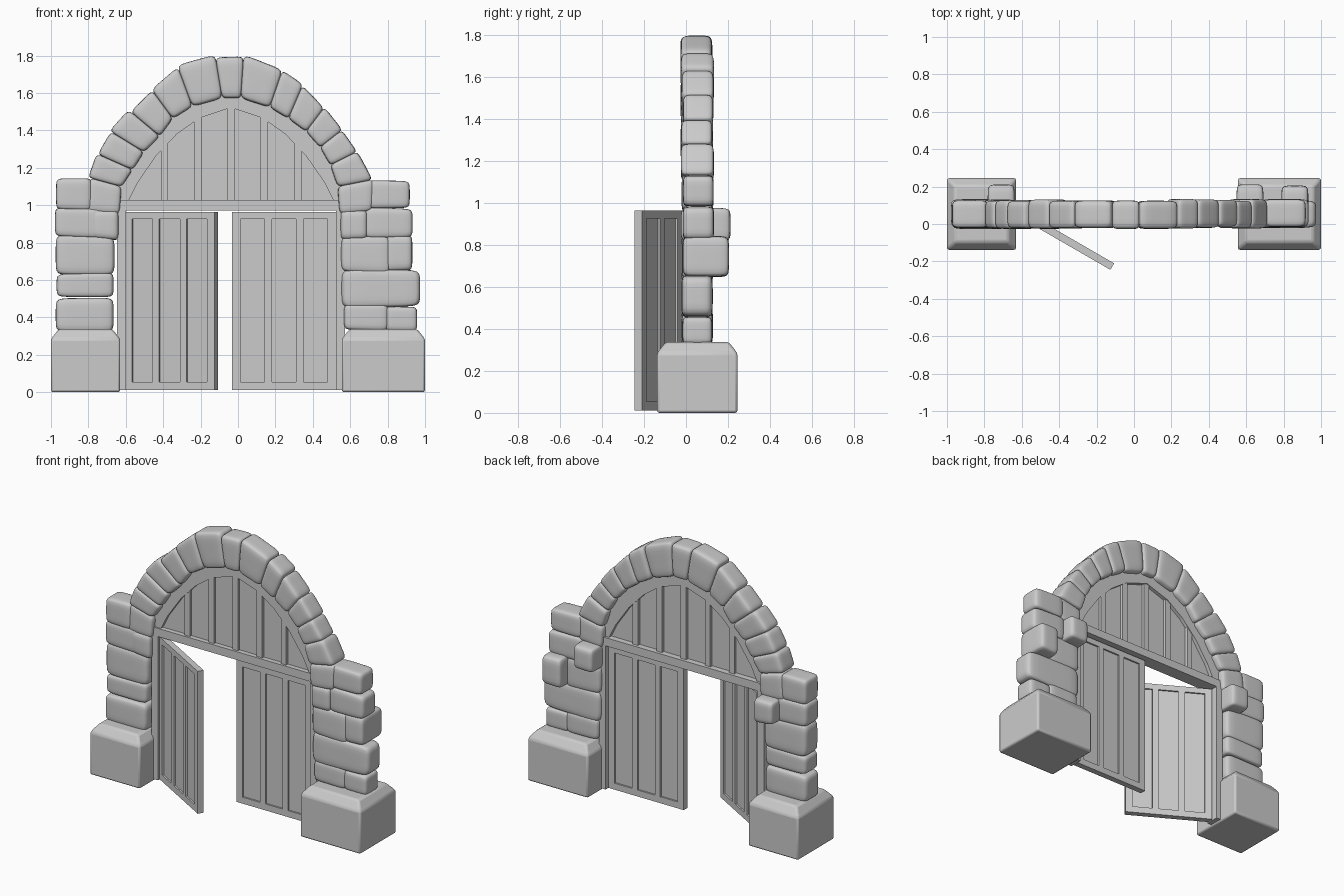
import bpy, bmesh, math, random
from mathutils import Vector, Matrix

if "Cube" in bpy.data.objects:
    bpy.data.objects.remove(bpy.data.objects["Cube"])

random.seed(4)
CX = -0.037          # centre line of the gateway opening


def finish(name, bm, smooth=None):
    bmesh.ops.recalc_face_normals(bm, faces=bm.faces)
    me = bpy.data.meshes.new(name)
    bm.to_mesh(me)
    bm.free()
    ob = bpy.data.objects.new(name, me)
    bpy.context.collection.objects.link(ob)
    if smooth:
        bpy.context.view_layer.objects.active = ob
        ob.select_set(True)
        bpy.ops.object.shade_smooth_by_angle(angle=math.radians(smooth))
        ob.select_set(False)
    return ob


def add_box(bm, x0, x1, y0, y1, z0, z1):
    m = Matrix.Translation(((x0 + x1) / 2, (y0 + y1) / 2, (z0 + z1) / 2))
    m = m @ Matrix.Diagonal((x1 - x0, y1 - y0, z1 - z0, 1))
    return bmesh.ops.create_cube(bm, size=1, matrix=m)["verts"]


def add_prism(bm, pts, y0, y1):
    a = [bm.verts.new((x, y0, z)) for x, z in pts]
    b = [bm.verts.new((x, y1, z)) for x, z in pts]
    bm.faces.new(a)
    bm.faces.new(b[::-1])
    for i in range(len(pts)):
        j = (i + 1) % len(pts)
        bm.faces.new((a[i], b[i], b[j], a[j]))


def stone(name, quad, y0=-0.02, y1=0.13, n=7.0):
    """Rounded block filling a four-cornered front outline (bl, br, tr, tl)."""
    bl, br, tr, tl = [Vector(p) for p in quad]
    y0 += random.uniform(-0.008, 0.006)
    y1 += random.uniform(-0.006, 0.004)
    bm = bmesh.new()
    bmesh.ops.create_cube(bm, size=2)
    bmesh.ops.subdivide_edges(bm, edges=bm.edges[:], cuts=9, use_grid_fill=True)
    for v in bm.verts:
        # push grid lines toward the edges, then round into a super-ellipsoid
        c = Vector([math.sin(t * math.pi / 2) for t in v.co])
        c *= sum(abs(t) ** n for t in c) ** (-1 / n)
        u, w = (c.x * 1.03 + 1) / 2, (c.z * 1.03 + 1) / 2
        p = bl.lerp(br, u).lerp(tl.lerp(tr, u), w)
        v.co = (p.x, y0 + (y1 - y0) * (c.y + 1) / 2, p.y)
    return finish(name, bm, 60)


# Chamfered foundation blocks
for name, x0, x1 in (("left_base", -1.0, -0.63), ("right_base", 0.555, 1.0)):
    bm = bmesh.new()
    add_box(bm, x0, x1, -0.138, 0.245, 0, 0.285)
    top = max(bm.faces, key=lambda f: f.calc_center_median().z)
    top = bmesh.ops.extrude_face_region(bm, geom=[top])["geom"]
    mx = (x0 + x1) / 2
    for v in [g for g in top if isinstance(g, bmesh.types.BMVert)]:
        v.co.x += 0.042 * (1 if v.co.x < mx else -1)
        v.co.y += 0.042 * (1 if v.co.y < 0.05 else -1)
        v.co.z = 0.338
    dead = [f for f in bm.faces if all(abs(v.co.z - 0.285) < 1e-5 for v in f.verts)]
    bmesh.ops.delete(bm, geom=dead, context="FACES_ONLY")
    ob = finish(name, bm, 35)
    bev = ob.modifiers.new("soft_edges", "BEVEL")
    bev.width, bev.segments = 0.012, 2

# Pillar stones: x0, x1, z0, z1, back y
pillars = {
    "left_pillar_stone": [
        (-.97, -.67, .33, .505, .13), (-.965, -.67, .505, .635, .13),
        (-.97, -.665, .635, .835, .13), (-.975, -.725, .83, .985, .13),
        (-.78, -.64, .82, .97, .215), (-.97, -.785, .98, 1.135, .13)],
    "right_pillar_stone": [
        (.57, .80, .33, .465, .13), (.79, .955, .33, .46, .13),
        (.56, .968, .46, .655, .13), (.555, .81, .64, .835, .13),
        (.79, .93, .65, .84, .21), (.55, .69, .825, .97, .215),
        (.68, .93, .83, .985, .13), (.69, .915, .98, 1.135, .13)],
}
for name, rows in pillars.items():
    for i, (x0, x1, z0, z1, yb) in enumerate(rows):
        d = [random.uniform(-0.008, 0.008) for _ in range(4)]
        stone(f"{name}_{i + 1}", [(x0, z0 + d[0]), (x1, z0 + d[1]),
                                  (x1, z1 + d[2]), (x0, z1 + d[3])], y1=yb)

# Arch stones: joint lines given as outer x, z and inner x, z
joints = [
    (-.81, .965, -.635, .955), (-.79, 1.145, -.625, 1.10), (-.745, 1.27, -.565, 1.19),
    (-.675, 1.39, -.505, 1.285), (-.575, 1.50, -.42, 1.37), (-.46, 1.615, -.35, 1.465),
    (-.32, 1.735, -.245, 1.53), (-.12, 1.79, -.085, 1.575), (.03, 1.795, .015, 1.575),
    (.235, 1.715, .17, 1.525), (.345, 1.64, .27, 1.465), (.46, 1.52, .365, 1.395),
    (.555, 1.40, .44, 1.31), (.635, 1.285, .495, 1.215), (.715, 1.135, .535, 1.10),
    (.705, .97, .545, .955)]
for i, (a, b) in enumerate(zip(joints, joints[1:])):
    e = random.uniform(-0.004, 0.012)      # uneven outer surface
    oa, ia, ob_, ib = (Vector(p) for p in (a[:2], a[2:], b[:2], b[2:]))
    oa, ob_ = oa + (oa - ia).normalized() * e, ob_ + (ob_ - ib).normalized() * e
    stone(f"arch_stone_{i + 1}", [ia, ib, ob_, oa])


# Door leaves: thin board with raised rails and stiles, hinge edge on x = 0
def door_leaf(name, side, hinge, angle):
    w, t, z0, z1 = 0.555, 0.02, 0.012, 0.963
    bm = bmesh.new()
    add_box(bm, 0.01, w - 0.01, -0.009, 0.009, z0 + 0.01, z1 - 0.01)
    add_box(bm, 0, w, -t, t, z0, z0 + 0.043)
    add_box(bm, 0, w, -t, t, z1 - 0.038, z1)
    pane = (w - 0.17) / 3
    x = 0
    for sw in (0.045, 0.04, 0.04, 0.045):
        add_box(bm, x, x + sw, -t, t, z0 + 0.043, z1 - 0.038)
        x += sw + pane
    for v in bm.verts:
        v.co.x *= side
    ob = finish(name, bm)
    ob.location = (*hinge, 0)
    ob.rotation_euler.z = angle


door_leaf("left_door_leaf", 1, (CX - 0.56, 0.05), math.radians(-30))
door_leaf("right_door_leaf", -1, (CX + 0.56, 0.05), 0)

# Door posts and lintel
bm = bmesh.new()
for s in (-1, 1):
    xs = sorted((CX + s * 0.562, CX + s * 0.61))
    add_box(bm, *xs, 0.01, 0.10, 0.012, 0.972)
add_box(bm, CX - 0.61, CX + 0.61, 0.01, 0.10, 0.972, 1.027)
finish("door_frame", bm)

# Panelled arch infill: half profiles (offset from centre line, z)
outer = [(.62, 1.02), (.60, 1.12), (.50, 1.31), (.37, 1.475), (.22, 1.56), (0, 1.61)]
inner = [(.55, 1.02), (.50, 1.12), (.40, 1.265), (.29, 1.38), (.17, 1.465), (0, 1.522)]


def full(half):
    return [(CX - x, z) for x, z in half] + [(CX + x, z) for x, z in half[-2::-1]]


def height(off):
    for (xa, za), (xb, zb) in zip(inner, inner[1:]):
        if xb <= off <= xa:
            return za + (zb - za) * (off - xa) / (xb - xa)


bm = bmesh.new()
add_prism(bm, full(outer), 0.042, 0.06)
finish("arch_panel", bm)
bm = bmesh.new()
add_prism(bm, full(outer) + full(inner)[::-1], 0.02, 0.085)
finish("arch_panel_rim", bm)
bm = bmesh.new()
for k in range(-2, 3):
    off = k * 0.178
    add_box(bm, CX + off - 0.02, CX + off + 0.02, 0.025, 0.08, 1.02, height(abs(off)) + 0.03)
finish("arch_panel_bars", bm)
